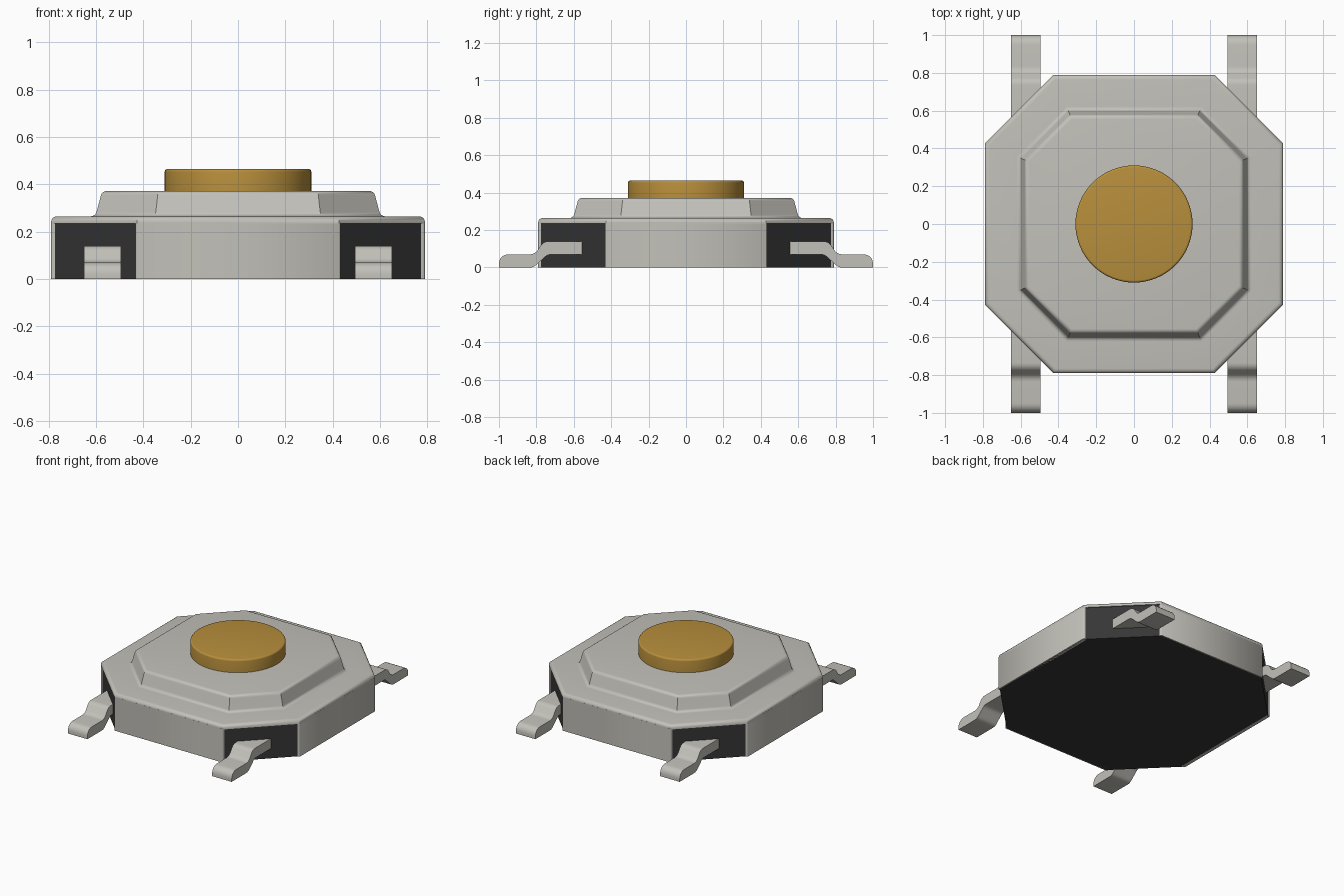
import bpy
import bmesh
import math

if "Cube" in bpy.data.objects:
    bpy.data.objects.remove(bpy.data.objects["Cube"], do_unlink=True)


def material(name, rgb, metallic=0.0):
    m = bpy.data.materials.new(name)
    m.use_nodes = True
    m.diffuse_color = (*rgb, 1)
    bsdf = m.node_tree.nodes["Principled BSDF"]
    bsdf.inputs["Base Color"].default_value = (*rgb, 1)
    bsdf.inputs["Roughness"].default_value = 0.5
    return m


METAL = material("pale metal", (0.54, 0.53, 0.485))
PLASTIC = material("black plastic", (0.037, 0.037, 0.037))
BRASS = material("ochre button", (0.48, 0.275, 0.045))


def finish(name, bm, mat, angle=35):
    """Turn a bmesh into a named object with smooth shading and sharp edges."""
    bmesh.ops.recalc_face_normals(bm, faces=bm.faces)
    mesh = bpy.data.meshes.new(name)
    bm.to_mesh(mesh)
    bm.free()
    mesh.materials.append(mat)
    ob = bpy.data.objects.new(name, mesh)
    bpy.context.collection.objects.link(ob)
    bpy.ops.object.select_all(action="DESELECT")
    ob.select_set(True)
    bpy.context.view_layer.objects.active = ob
    bpy.ops.object.shade_smooth_by_angle(angle=math.radians(angle))
    return ob


def octagon(half, diagonal):
    """Corners of a chamfered square; diagonal is |x| + |y| on the chamfers."""
    c = diagonal - half
    return [(half, -c), (half, c), (c, half), (-c, half),
            (-half, c), (-half, -c), (-c, -half), (c, -half)]


def circle(radius, n=64):
    return [(radius * math.cos(2 * math.pi * i / n),
             radius * math.sin(2 * math.pi * i / n)) for i in range(n)]


def loft(name, outlines, mat, angle=35):
    """Skin a stack of (outline, z) rings and cap both ends."""
    bm = bmesh.new()
    rings = [[bm.verts.new((x, y, z)) for x, y in pts] for pts, z in outlines]
    for a, b in zip(rings, rings[1:]):
        for i in range(len(a)):
            j = (i + 1) % len(a)
            bm.faces.new((a[i], a[j], b[j], b[i]))
    bm.faces.new(rings[0])
    bm.faces.new(rings[-1])
    return finish(name, bm, mat, angle)


def arc(cx, cz, r, start, end, steps=5):
    """Points on an arc in the profile plane, angles in degrees."""
    angles = [math.radians(start + (end - start) * i / steps) for i in range(steps + 1)]
    return [(cx + r * math.cos(a), cz + r * math.sin(a)) for a in angles]


# Plastic base, exposed at the four chamfers and underneath
base = octagon(0.783, 1.207)
loft("plastic_base", [(base, 0.0), (base, 0.25)], PLASTIC)

# Pressed metal cover: rounded rim, flat ledge, sloped step, flat top
HALF, DIAGONAL = 0.79, 1.217
profile = [(HALF, 0.235)]
profile += arc(HALF - 0.025, 0.24, 0.025, 0, 90)
profile += arc(0.622, 0.29, 0.025, 270, 195)
profile += arc(0.555, 0.347, 0.025, 15, 90)
rings = [(octagon(h, DIAGONAL - (HALF - h) * math.sqrt(2)), z) for h, z in profile]
loft("metal_cover", rings, METAL)

# Four side flaps folded down from the cover
for i, side in enumerate(("front", "left", "back", "right")):
    a = i * math.pi / 2
    outline = [(-0.427, -0.79), (0.427, -0.79), (0.433, -0.784),
               (0.433, -0.765), (-0.433, -0.765), (-0.433, -0.784)]
    pts = [(x * math.cos(a) - y * math.sin(a), x * math.sin(a) + y * math.cos(a))
           for x, y in outline]
    loft(side + "_flap", [(pts, 0.0), (pts, 0.242)], METAL, 50)

# Round push button with a softened upper edge
button = [(0.31, 0.36)] + arc(0.298, 0.453, 0.012, 0, 90, 4)
loft("push_button", [(circle(r), z) for r, z in button], BRASS)

# Four bent terminals: (distance from centre, height) outline swept across the width
upper = [(0.50, 0.14)] + arc(0.735, 0.09, 0.05, 90, 40, 4)
upper += arc(0.835, 0.12, 0.05, 220, 270, 4) + arc(0.95, 0.02, 0.05, 90, 0, 5)
lower = [(1.0, 0.0), (0.835, 0.0)] + arc(0.835, 0.05, 0.05, 270, 220, 4)[1:]
lower += arc(0.72, 0.02, 0.05, 40, 90, 4) + [(0.50, 0.07)]
for sx, xname in ((1, "left"), (-1, "right")):
    for sy, yname in ((-1, "front"), (1, "back")):
        bm = bmesh.new()
        face = bm.faces.new([bm.verts.new((sx * 0.495, sy * d, z)) for d, z in upper + lower])
        swept = bmesh.ops.extrude_face_region(bm, geom=[face])["geom"]
        moved = [v for v in swept if isinstance(v, bmesh.types.BMVert)]
        bmesh.ops.translate(bm, verts=moved, vec=(sx * 0.155, 0, 0))
        finish(yname + "_" + xname + "_terminal", bm, METAL)
